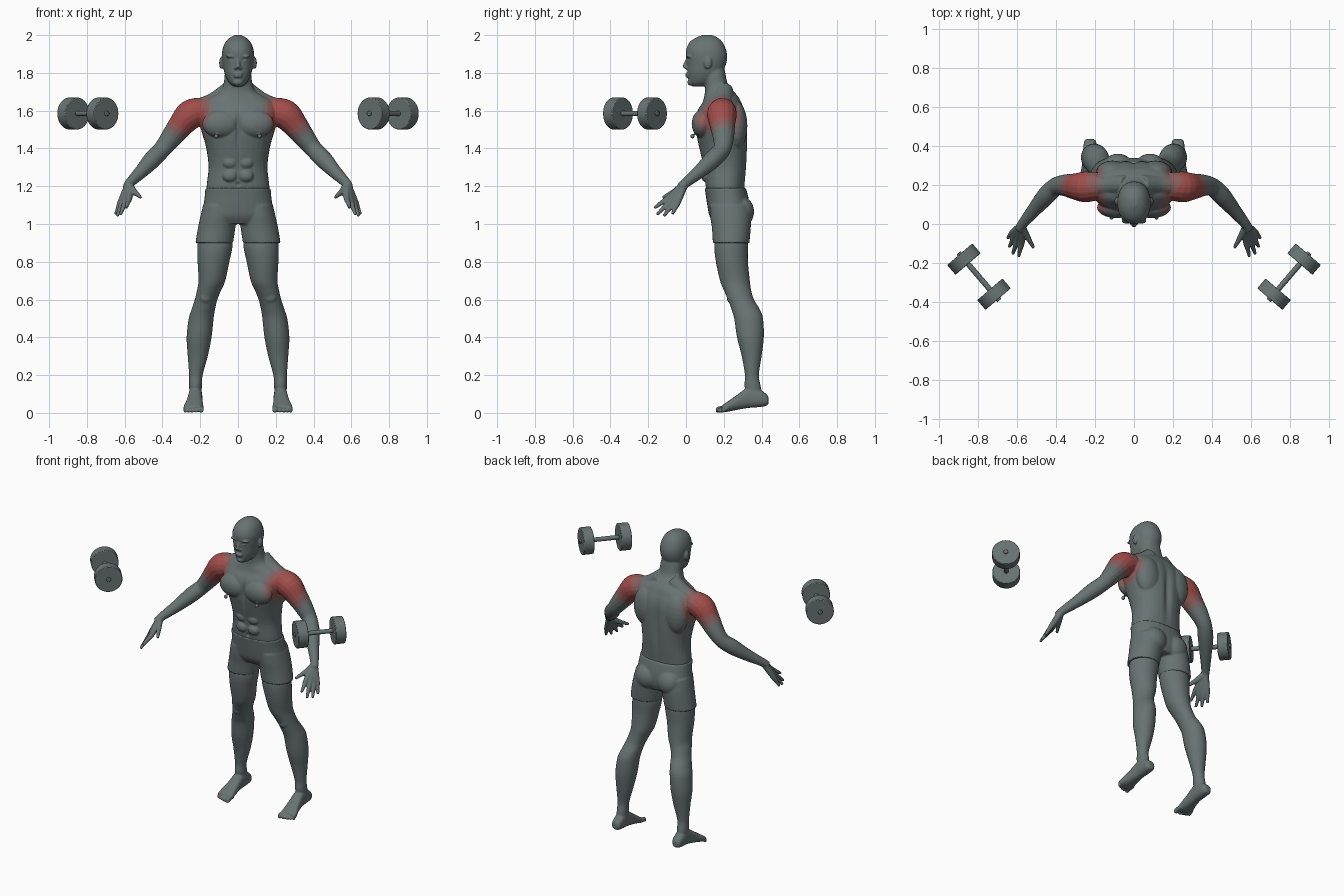
import bpy, bmesh, math
from mathutils import Vector, Matrix

cube = bpy.data.objects.get("Cube")
if cube:
    bpy.data.objects.remove(cube)


def material(name, rgb):
    m = bpy.data.materials.new(name)
    m.use_nodes = True
    m.diffuse_color = (*rgb, 1)
    m.node_tree.nodes["Principled BSDF"].inputs["Base Color"].default_value = (*rgb, 1)
    return m


grey = material("slate grey", (.14, .17, .17))
faint = material("faint red", (.19, .145, .14))
mid = material("muted red", (.26, .11, .105))
red = material("muscle red", (.36, .075, .07))


def spline(rows, steps=4):
    """Catmull-Rom interpolation of tuples."""
    out = []
    for i in range(len(rows) - 1):
        a, b, c, d = (rows[min(max(i + k, 0), len(rows) - 1)] for k in (-1, 0, 1, 2))
        for s in range(steps):
            t = s / steps
            out.append(tuple(q + t / 2 * (r - p + t * (2 * p - 5 * q + 4 * r - w + t * (3 * (q - r) + w - p)))
                             for p, q, r, w in zip(a, b, c, d)))
    return out + [rows[-1]]


def skin(bm, rings):
    """Closed surface through a list of point rings."""
    loops = [[bm.verts.new(p) for p in ring] for ring in rings]
    n = len(loops[0])
    for a, b in zip(loops, loops[1:]):
        for i in range(n):
            bm.faces.new((a[i], a[(i + 1) % n], b[(i + 1) % n], b[i]))
    bm.faces.new(loops[0])
    bm.faces.new(loops[-1])


def oval(power=2.0, n=32):
    pts = []
    for i in range(n):
        c, s = math.cos(math.tau * i / n), math.sin(math.tau * i / n)
        pts.append((math.copysign(abs(c) ** (2 / power), c), math.copysign(abs(s) ** (2 / power), s)))
    return pts


def stack(bm, rows, side=1, power=2.0):
    """Horizontal sections: height, centre x, half width, front y, back y."""
    skin(bm, [[(side * (x + w * c), (f + b) / 2 + (b - f) / 2 * s, z) for c, s in oval(power)]
              for z, x, w, f, b in spline(rows)])


def tube(bm, rows, side=1):
    """Round limb: x, y, z, radius."""
    rows = spline(rows)
    pts = [Vector((side * r[0], r[1], r[2])) for r in rows]
    rings = []
    for i, p in enumerate(pts):
        along = pts[min(i + 1, len(pts) - 1)] - pts[max(i - 1, 0)]
        q = along.to_track_quat('Z', 'Y')
        rings.append([p + q @ Vector((c, s, 0)) * rows[i][3] for c, s in oval(n=16)])
    skin(bm, rings)


def blob(bm, centre, size, side=1):
    m = Matrix.Translation((side * centre[0], *centre[1:])) @ Matrix.Diagonal((*size, 1))
    bmesh.ops.create_icosphere(bm, subdivisions=3, radius=1, matrix=m)


def fuse(bm, name, voxel, passes, mats):
    """Merge overlapping volumes into one smooth surface."""
    bmesh.ops.recalc_face_normals(bm, faces=bm.faces[:])
    raw = bpy.data.meshes.new(name)
    bm.to_mesh(raw)
    bm.free()
    ob = bpy.data.objects.new(name, raw)
    bpy.context.collection.objects.link(ob)
    rm = ob.modifiers.new("fuse", 'REMESH')
    rm.mode, rm.voxel_size = 'VOXEL', voxel
    sm = ob.modifiers.new("soften", 'SMOOTH')
    sm.factor, sm.iterations = .5, passes
    done = bpy.data.meshes.new_from_object(ob.evaluated_get(bpy.context.evaluated_depsgraph_get()))
    ob.modifiers.clear()
    ob.data = done
    done.materials.clear()
    for m in mats:
        done.materials.append(m)
    done.shade_smooth()
    return ob


# Torso, neck and head
body = bmesh.new()
stack(body, [(1.12, 0, .16, .125, .31), (1.19, 0, .167, .105, .31), (1.3, 0, .156, .093, .32),
             (1.4, 0, .168, .07, .325), (1.47, 0, .187, .055, .325), (1.55, 0, .21, .05, .322),
             (1.6, 0, .215, .06, .312), (1.64, 0, .2, .085, .295), (1.67, 0, .155, .095, .28),
             (1.7, 0, .1, .1, .255), (1.74, 0, .077, .098, .222), (1.8, 0, .069, .09, .208),
             (1.84, 0, .06, .08, .2)], power=2.3)
stack(body, [(1.728, 0, .022, .035, .09), (1.745, 0, .044, .018, .14), (1.77, 0, .06, .012, .17),
             (1.8, 0, .072, .008, .19), (1.84, 0, .08, .006, .21), (1.88, 0, .085, .001, .218),
             (1.92, 0, .083, 0, .213), (1.96, 0, .068, .017, .195), (1.985, 0, .045, .05, .17),
             (2.001, 0, .016, .09, .135)], power=2.2)
# Nose and lips
tube(body, [(0, .008, 1.872, .009), (0, -.003, 1.845, .011), (0, -.005, 1.828, .013)])
blob(body, (0, .007, 1.793), (.026, .012, .006))
blob(body, (0, .008, 1.781), (.022, .012, .006))
blob(body, (0, .025, 1.75), (.026, .018, .018))

toes = [(.196, .158, .015), (.222, .163, .011), (.243, .17, .011), (.262, .178, .01), (.279, .188, .01)]
digits = [((.55, -.06, 1.172), (.514, -.122, 1.14)), ((.575, -.09, 1.14), (.592, -.168, 1.085)),
          ((.595, -.08, 1.125), (.622, -.153, 1.05)), ((.611, -.062, 1.118), (.64, -.118, 1.042)),
          ((.621, -.042, 1.118), (.648, -.072, 1.052))]
for s in (1, -1):
    # Face and ears
    blob(body, (.036, .017, 1.887), (.03, .017, .008), s)
    blob(body, (.034, .018, 1.868), (.014, .012, .009), s)
    blob(body, (.012, .003, 1.826), (.009, .012, .008), s)
    blob(body, (.088, .116, 1.852), (.012, .021, .032), s)
    # Chest, shoulder blades and flank muscles
    blob(body, (.09, .085, 1.53), (.1, .055, .075), s)
    blob(body, (.115, .034, 1.465), (.013, .012, .013), s)
    blob(body, (.11, .265, 1.52), (.085, .06, .13), s)
    for z in (1.39, 1.325, 1.255):
        blob(body, (.042, .106, z), (.04, .026, .033), s)
    # Sloping muscle from neck to shoulder, then the arm
    tube(body, [(.04, .2, 1.71, .05), (.12, .2, 1.65, .05), (.2, .195, 1.61, .055)], s)
    tube(body, [(.18, .195, 1.6, .07), (.25, .19, 1.58, .079), (.305, .193, 1.52, .067),
                (.355, .198, 1.455, .056), (.402, .19, 1.395, .047), (.45, .145, 1.345, .048),
                (.51, .075, 1.28, .037), (.573, -.002, 1.217, .026), (.583, -.025, 1.195, .027)], s)
    # Hand: each digit runs from the wrist over its knuckle
    for knuckle, tip in digits:
        half = [(a + b) / 2 for a, b in zip(knuckle, tip)]
        tube(body, [(.578, -.012, 1.205, .023), (*knuckle, .0165), (*half, .0125), (*tip, .0085)], s)
    # Leg
    stack(body, [(.95, .118, .09, .16, .325), (.88, .122, .093, .15, .328), (.8, .13, .084, .158, .328),
                 (.7, .138, .071, .18, .338), (.65, .153, .064, .2, .345), (.6, .169, .06, .222, .36),
                 (.55, .183, .062, .24, .39), (.5, .195, .066, .255, .408), (.4, .206, .066, .27, .412),
                 (.3, .213, .053, .295, .4), (.2, .223, .036, .312, .386), (.14, .225, .034, .31, .396),
                 (.07, .225, .03, .33, .405)], s)
    blob(body, (.172, .245, .615), (.036, .03, .04), s)
    # Foot sections along its length: y, centre x, half width, sole, top
    skin(body, [[(s * (x + w * c), y, (lo + hi) / 2 + (hi - lo) / 2 * v) for c, v in oval(2.4)]
                for y, x, w, lo, hi in spline([(.437, .225, .015, .05, .08), (.425, .225, .03, .037, .1),
                                              (.38, .225, .036, .03, .13), (.33, .226, .037, .026, .135),
                                              (.27, .23, .043, .016, .095), (.22, .235, .052, .006, .06),
                                              (.19, .237, .052, .003, .04)])])
    for x, y, r in toes:
        tube(body, [(x, .22, .025, r), (x, y + .02, .02, r), (x, y + .006, r, r), (x, y, r, r * .6)], s)

figure = fuse(body, "body", .005, 4, [grey, faint, mid, red])

# Grooves pressed into the surface: centre, spread, shift in y
grooves = [((0, .335, 1.43), (.022, .06, .17), -.016), ((0, .05, 1.5), (.012, .06, .09), .014),
           ((0, .09, 1.3), (.01, .04, .1), .005), ((0, .1, 1.21), (.009, .03, .009), .012),
           ((.036, .005, 1.872), (.016, .03, .009), .006), ((-.036, .005, 1.872), (.016, .03, .009), .006)]
for centre, spread, shift in grooves:
    for v in figure.data.vertices:
        d = sum(((p - c) / w) ** 2 for p, c, w in zip(v.co, centre, spread))
        if d < 8:
            v.co.y += shift * math.exp(-d)

# Highlighted shoulder muscles fade outward in steps
for f in figure.data.polygons:
    x, y, z = f.center
    d = math.hypot((abs(x) - .26) / .165, (y - .165) / .19, (z - 1.58) / .15)
    f.material_index = 3 if d < .6 else 2 if d < .77 else 1 if d < .92 else 0

# Shorts
cloth = bmesh.new()
stack(cloth, [(1.19, 0, .173, .099, .317), (1.15, 0, .176, .105, .328), (1.09, 0, .184, .114, .338),
              (1.04, 0, .19, .125, .335), (1.0, 0, .17, .15, .32)], power=2.3)
for s in (1, -1):
    stack(cloth, [(1.1, .1, .085, .125, .335), (1.04, .104, .095, .128, .345), (.98, .113, .099, .137, .343),
                  (.9, .126, .1, .142, .336)], s)
    blob(cloth, (.082, .285, 1.065), (.082, .076, .085), s)
fuse(cloth, "shorts", .006, 3, [grey])

# Dumbbells
for s, label in ((1, "left"), (-1, "right")):
    a, b = Vector((s * .872, -.18, 1.585)), Vector((s * .718, -.36, 1.585))
    axis = (b - a).normalized()
    turn = axis.to_track_quat('Z', 'Y').to_euler()
    parts = [("plate_outer", a, .085, .066), ("plate_inner", b, .085, .066),
             ("handle", (a + b) / 2, .014, (b - a).length + .085)]
    for part, place, radius, depth in parts:
        bpy.ops.mesh.primitive_cylinder_add(vertices=40, radius=radius, depth=depth,
                                            location=place, rotation=turn)
        ob = bpy.context.object
        ob.name = f"{label}_dumbbell_{part}"
        ob.data.materials.append(grey)
        bev = ob.modifiers.new("edge", 'BEVEL')
        bev.width, bev.segments = .004, 2
        bpy.ops.object.shade_smooth_by_angle()
